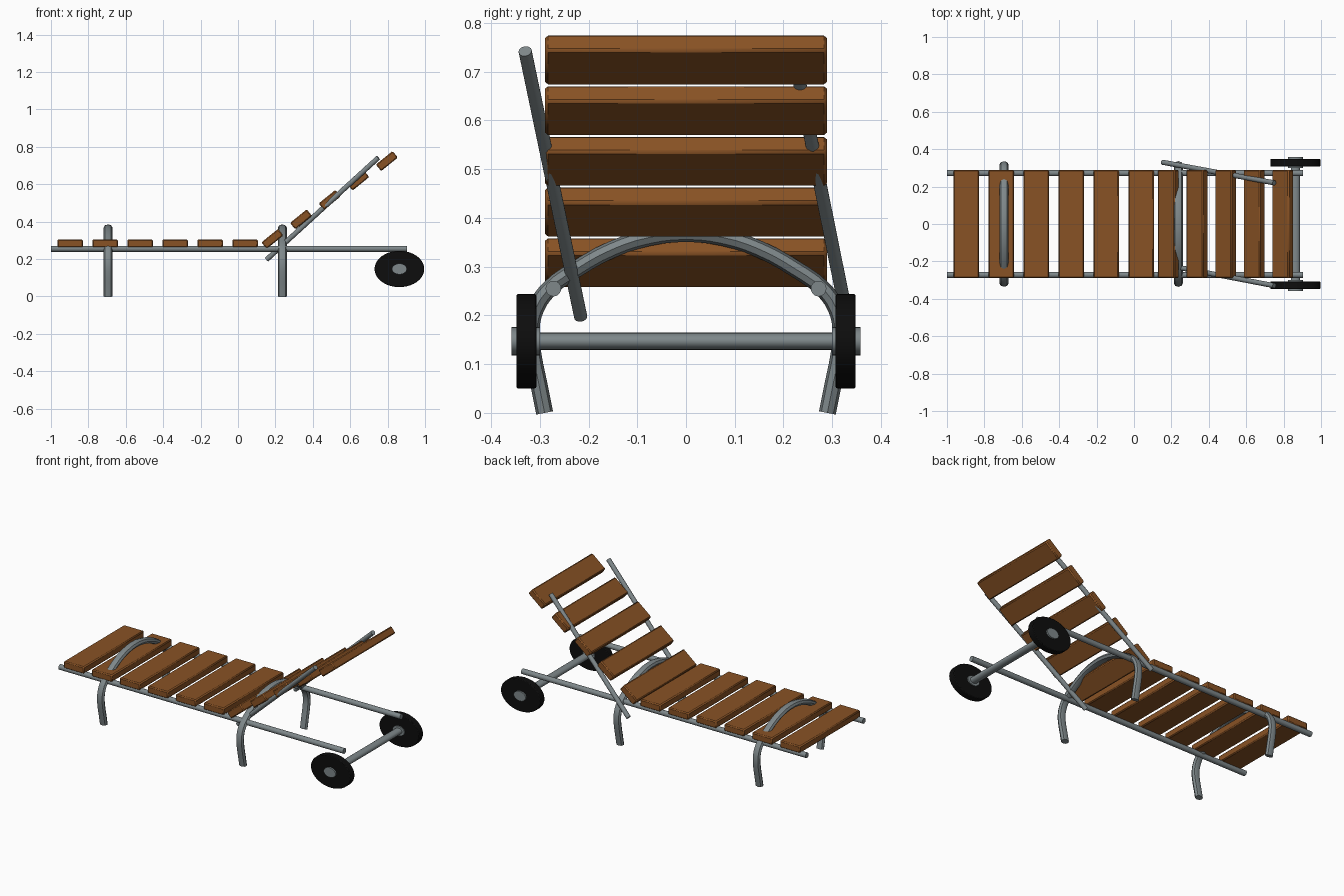
import bpy
import math
from mathutils import Vector

cube = bpy.data.objects.get("Cube")
if cube:
    bpy.data.objects.remove(cube)

STRETCH = 1.37  # lengthwise stretch of round parts


def material(name, color):
    m = bpy.data.materials.new(name)
    m.use_nodes = True
    m.diffuse_color = (*color, 1)
    m.node_tree.nodes["Principled BSDF"].inputs["Base Color"].default_value = (*color, 1)
    return m


wood = material("brown wood", (0.25, 0.085, 0.018))
metal = material("grey metal", (0.21, 0.245, 0.255))
rubber = material("black rubber", (0.004, 0.004, 0.004))


def finish(name, mat, bevel=0, segments=1):
    ob = bpy.context.object
    ob.name = name
    ob.data.materials.clear()
    ob.data.materials.append(mat)
    bpy.ops.object.transform_apply(location=False, rotation=True, scale=True)
    if bevel:
        mod = ob.modifiers.new("Soft edges", "BEVEL")
        mod.width = bevel
        mod.segments = segments
        mod.limit_method = "ANGLE"
    bpy.ops.object.shade_smooth_by_angle(angle=math.radians(35))
    return ob


def slat(name, x, z, width, thickness, tilt=0):
    bpy.ops.mesh.primitive_cube_add(size=1, location=(x, 0, z), rotation=(0, -tilt, 0))
    bpy.context.object.scale = (width, 0.578, thickness)
    finish(name, wood, 0.006)


def rod(name, start, end, radius, mat=metal, stretch=1, sides=20, bevel=0):
    a, b = Vector(start), Vector(end)
    bpy.ops.mesh.primitive_cylinder_add(vertices=sides, radius=radius,
                                        depth=(b - a).length, location=(a + b) / 2)
    ob = bpy.context.object
    ob.rotation_euler = (b - a).to_track_quat("Z", "Y").to_euler()
    bpy.ops.object.transform_apply(location=False, rotation=True, scale=False)
    ob.scale.x = stretch
    finish(name, mat, bevel, 2)


def leg_arch(name, x):
    half = [(0.29, 0), (0.302, 0.06), (0.314, 0.12), (0.318, 0.17), (0.308, 0.215),
            (0.28, 0.255), (0.225, 0.295), (0.15, 0.336), (0.075, 0.36)]
    path = half + [(0, 0.368)] + [(-y, z) for y, z in reversed(half)]
    curve = bpy.data.curves.new(name, "CURVE")
    curve.dimensions = "3D"
    curve.bevel_depth = 0.0175
    curve.bevel_resolution = 2
    curve.use_fill_caps = True
    curve.resolution_u = 3
    spline = curve.splines.new("BEZIER")
    spline.bezier_points.add(len(path) - 1)
    for point, (y, z) in zip(spline.bezier_points, path):
        point.co = (0, y, z)
        point.handle_left_type = point.handle_right_type = "AUTO"
    ob = bpy.data.objects.new(name, curve)
    bpy.context.collection.objects.link(ob)
    bpy.ops.object.select_all(action="DESELECT")
    ob.select_set(True)
    bpy.context.view_layer.objects.active = ob
    bpy.ops.object.convert(target="MESH")
    ob = bpy.context.object
    ob.location.x = x
    ob.scale.x = STRETCH
    finish(name, metal)


# Flat seat slats
for i in range(6):
    slat(f"seat_slat_{i + 1}", -0.897 + 0.187 * i, 0.284, 0.136, 0.043)

# Tilted backrest slats
for i in range(5):
    slat(f"back_slat_{i + 1}", 0.184 + 0.153 * i, 0.308 + 0.104 * i,
         0.115, 0.045, math.radians(39))

# Legs that arch over the frame
leg_arch("foot_end_leg_arch", -0.695)
leg_arch("head_end_leg_arch", 0.237)

# Side rails and wheels
for side, s in (("left", 1), ("right", -1)):
    # The model's left is +x, so these pairs are named by depth instead
    depth = "rear" if s > 0 else "front"
    rod(f"{depth}_rail", (-1, s * 0.272, 0.255), (0.903, s * 0.272, 0.255), 0.016)
    rod(f"{depth}_wheel", (0.863, s * 0.307, 0.147), (0.863, s * 0.348, 0.147),
        0.097, rubber, STRETCH, 40, 0.004)
    rod(f"{depth}_hub", (0.863, s * 0.3, 0.147), (0.863, s * 0.358, 0.147),
        0.029, metal, STRETCH, 24)

# Slanted poles that hold the backrest
rod("front_back_pole", (0.153, -0.216, 0.197), (0.75, -0.33, 0.742), 0.0135)
rod("rear_back_pole", (0.153, 0.33, 0.197), (0.75, 0.22, 0.742), 0.0135)

# Wheel axle
rod("axle", (0.863, -0.31, 0.147), (0.863, 0.31, 0.147), 0.0175, metal, STRETCH)
